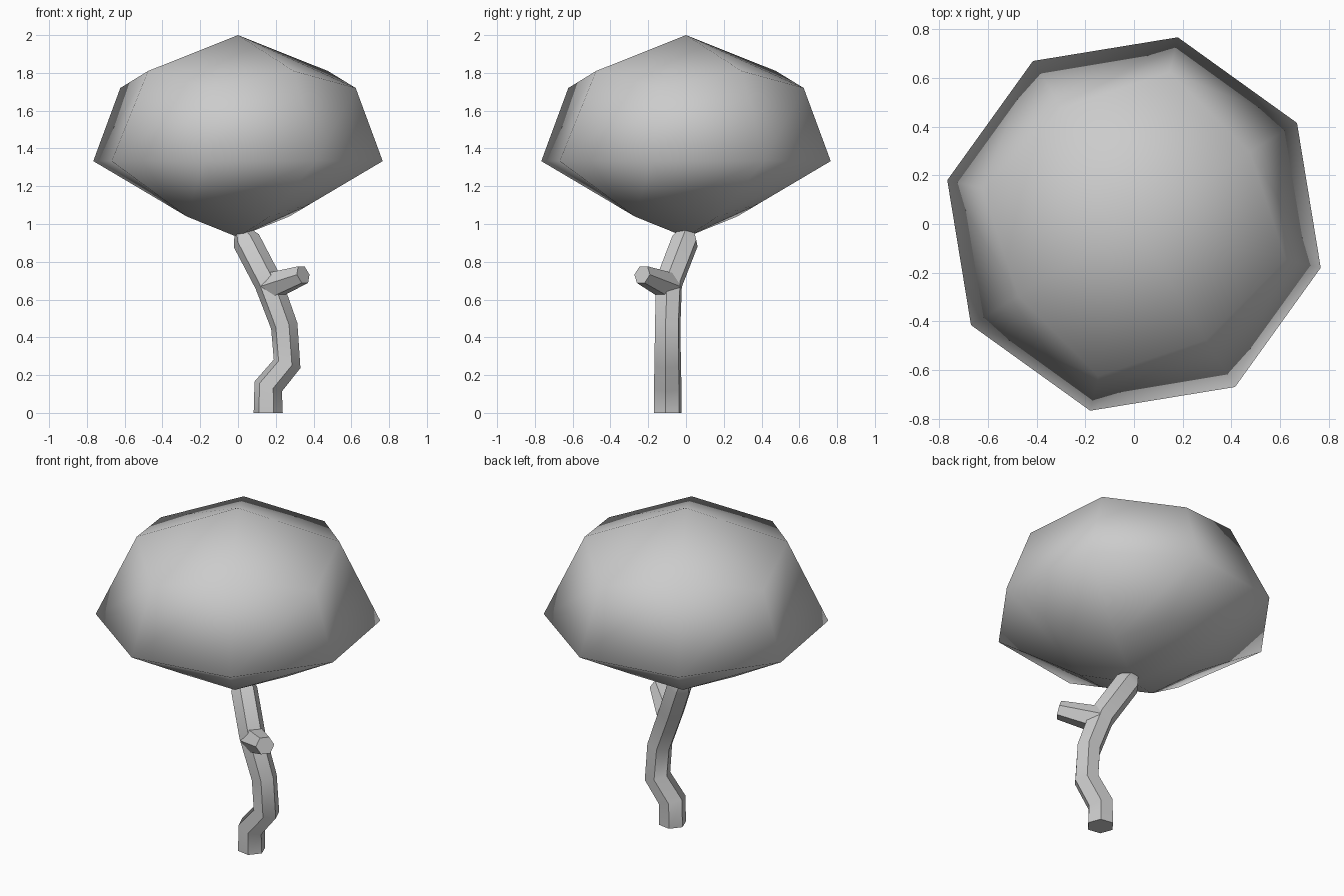
import bpy, bmesh, math
from mathutils import Vector

cube = bpy.data.objects.get("Cube")
if cube:
    bpy.data.objects.remove(cube, do_unlink=True)

grey = bpy.data.materials.new("plain grey")
grey.use_nodes = True
grey.diffuse_color = (0.6, 0.6, 0.6, 1)
grey.node_tree.nodes["Principled BSDF"].inputs["Base Color"].default_value = (0.6, 0.6, 0.6, 1)


def finish(name, bm):
    bmesh.ops.recalc_face_normals(bm, faces=bm.faces[:])
    mesh = bpy.data.meshes.new(name)
    bm.to_mesh(mesh)
    bm.free()
    mesh.materials.append(grey)
    obj = bpy.data.objects.new(name, mesh)
    bpy.context.collection.objects.link(obj)
    return obj


def smooth(obj, angle=180):
    bpy.ops.object.select_all(action='DESELECT')
    obj.select_set(True)
    bpy.context.view_layer.objects.active = obj
    if angle == 180:
        bpy.ops.object.shade_smooth()
    else:
        bpy.ops.object.shade_smooth_by_angle(angle=math.radians(angle))


def limb(name, path, radii, first_dir, sides=6, turn=51):
    """Sweep a polygon along a path, with closed ends."""
    bm = bmesh.new()
    pts = [Vector(p) for p in path]
    rings = []
    for i, (p, r) in enumerate(zip(pts, radii)):
        before = (p - pts[i - 1]).normalized() if i else Vector(first_dir)
        after = (pts[i + 1] - p).normalized() if i < len(pts) - 1 else before
        aim = (before + after).normalized() if i else before
        q = Vector((0, 0, 1)).rotation_difference(aim)
        ring = []
        for k in range(sides):
            a = math.radians(turn) + math.tau * k / sides
            ring.append(bm.verts.new(p + q @ Vector((r * math.cos(a), r * math.sin(a), 0))))
        rings.append(ring)
    for a, b in zip(rings, rings[1:]):
        for k in range(sides):
            n = (k + 1) % sides
            bm.faces.new((a[k], a[n], b[n], b[k]))
    bm.faces.new(rings[0][::-1])
    bm.faces.new(rings[-1])
    smooth(finish(name, bm), 50)


# Canopy: eight columns of points, alternating corner and side, between two poles
corner = [(0.40, 1.11), (0.787, 1.333), (0.64, 1.72)]
side = [(0.32, 1.04), (0.787, 1.333), (0.56, 1.81)]
bm = bmesh.new()
bottom = bm.verts.new((0, 0, 0.93))
top = bm.verts.new((0, 0, 2))
cols = []
for k in range(8):
    a = math.radians(-13.2 + 45 * k)
    cols.append([bm.verts.new((r * math.cos(a), r * math.sin(a), z))
                 for r, z in (side if k % 2 else corner)])
for k in range(8):
    a, b = cols[k], cols[(k + 1) % 8]
    for j in range(2):
        bm.faces.new((a[j], b[j], b[j + 1], a[j + 1]))
    if k % 2:
        c = cols[(k + 2) % 8]
        bm.faces.new((top, a[2], b[2], c[2]))
        bm.faces.new((bottom, c[0], b[0], a[0]))
smooth(finish("canopy", bm))

# Crooked trunk and its short stub
limb("trunk",
     [(0.16, -0.097, 0), (0.16, -0.097, 0.14), (0.26, -0.097, 0.26), (0.245, -0.097, 0.46),
      (0.16, -0.09, 0.69), (0.045, -0.005, 0.91), (0.02, 0.005, 0.96)],
     [0.078, 0.078, 0.075, 0.072, 0.075, 0.075, 0.045], (0, 0, 1))
limb("branch_stub",
     [(0.17, -0.09, 0.67), (0.345, -0.232, 0.732)],
     [0.078, 0.053], (0.76, -0.6, 0.25))
